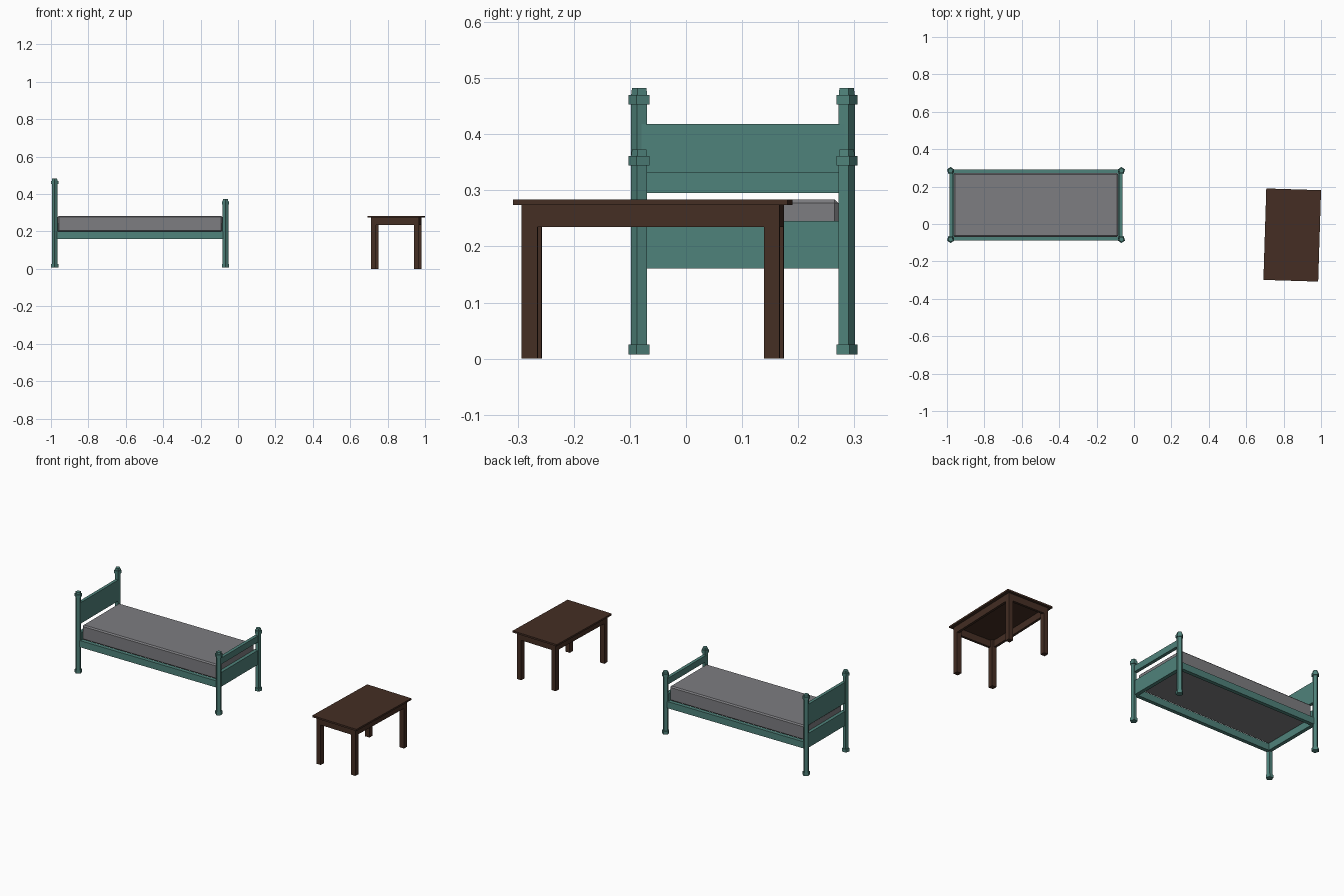
import bpy, bmesh, math
from mathutils import Matrix, Vector

if "Cube" in bpy.data.objects:
    bpy.data.objects.remove(bpy.data.objects["Cube"])


def material(name, rgb):
    m = bpy.data.materials.new(name)
    m.diffuse_color = (*rgb, 1)
    m.use_nodes = True
    m.node_tree.nodes["Principled BSDF"].inputs["Base Color"].default_value = m.diffuse_color
    return m


teal = material("teal paint", (0.078, 0.223, 0.196))
grey = material("grey fabric", (0.205, 0.205, 0.218))
brown = material("dark brown wood", (0.058, 0.027, 0.017))


def finish(name, bm, mat):
    bmesh.ops.recalc_face_normals(bm, faces=bm.faces)
    me = bpy.data.meshes.new(name)
    bm.to_mesh(me)
    bm.free()
    me.materials.append(mat)
    ob = bpy.data.objects.new(name, me)
    bpy.context.collection.objects.link(ob)
    return ob


def box(name, x, y, z, mat, xf=Matrix()):
    """Box from (min, max) pairs, optionally moved by a matrix."""
    bm = bmesh.new()
    bmesh.ops.create_cube(bm, size=1)
    for v in bm.verts:
        v.co = xf @ Vector([(a + b) / 2 + c * (b - a)
                            for c, (a, b) in zip(v.co, (x, y, z))])
    return finish(name, bm, mat)


def post(name, x, y, side, top):
    """Five-sided turned post with a foot collar and a top collar."""
    r, c = 0.0158, 0.0205
    profile = [(c, .007), (c, .025), (r, .025), (r, top - .029), (c, top - .029),
               (c, top - .012), (r, top - .012), (r * .9, top)]
    bm = bmesh.new()
    rings = []
    for rad, z in profile:
        rings.append([bm.verts.new((x + rad * math.sin(i * math.tau / 5),
                                    y + side * rad * math.cos(i * math.tau / 5), z))
                      for i in range(5)])
    for lo, hi in zip(rings, rings[1:]):
        for i in range(5):
            j = (i + 1) % 5
            bm.faces.new((lo[i], lo[j], hi[j], hi[i]))
    bm.faces.new(rings[0])
    bm.faces.new(rings[-1])
    finish(name, bm, teal)


# Bed posts
HEAD, FOOT, FRONT, BACK = -0.9805, -0.067, -0.082, 0.285
for end, x, top in (("head", HEAD, .482), ("foot", FOOT, .373)):
    post(end + "_post_front", x, FRONT, -1, top)
    post(end + "_post_back", x, BACK, 1, top)

# Bed rails and boards
across = (FRONT, BACK)
box("side_rail_front", (HEAD, FOOT), (-.088, -.066), (.161, .200), teal)
box("side_rail_back", (HEAD, FOOT), (.269, .291), (.161, .200), teal)
box("head_rail", (-.984, -.963), across, (.161, .245), teal)
box("foot_rail", (-.086, -.064), across, (.161, .245), teal)
box("headboard", (-.986, -.968), across, (.295, .418), teal)
box("footboard_bar", (-.080, -.061), across, (.295, .332), teal)

# Mattress with a small chamfer
mattress = box("mattress", (-.965, -.084), (-.069, .272), (.198, .284), grey)
bev = mattress.modifiers.new("chamfer", "BEVEL")
bev.width = .007
bev.segments = 1

# Table, turned slightly
xf = Matrix.Translation((.846, -.059, 0)) @ Matrix.Rotation(math.radians(-1.8), 4, "Z")
W, L, t = .129, .230, .028
box("table_top", (-.1465, .1465), (-.2445, .2445), (.274, .284), brown, xf)
for sx, nx in ((-1, "left"), (1, "right")):
    box(f"table_apron_{nx}", sorted((sx * W, sx * (W - .014))), (-L + .01, L - .01),
        (.235, .274), brown, xf)
    for sy, ny in ((-1, "front"), (1, "back")):
        box(f"table_leg_{ny}_{nx}", sorted((sx * W, sx * (W - t))),
            sorted((sy * L, sy * (L - t))), (0, .274), brown, xf)
for sy, ny in ((-1, "front"), (1, "back")):
    box(f"table_apron_{ny}", (-W + .01, W - .01), sorted((sy * L, sy * (L - .014))),
        (.235, .274), brown, xf)
